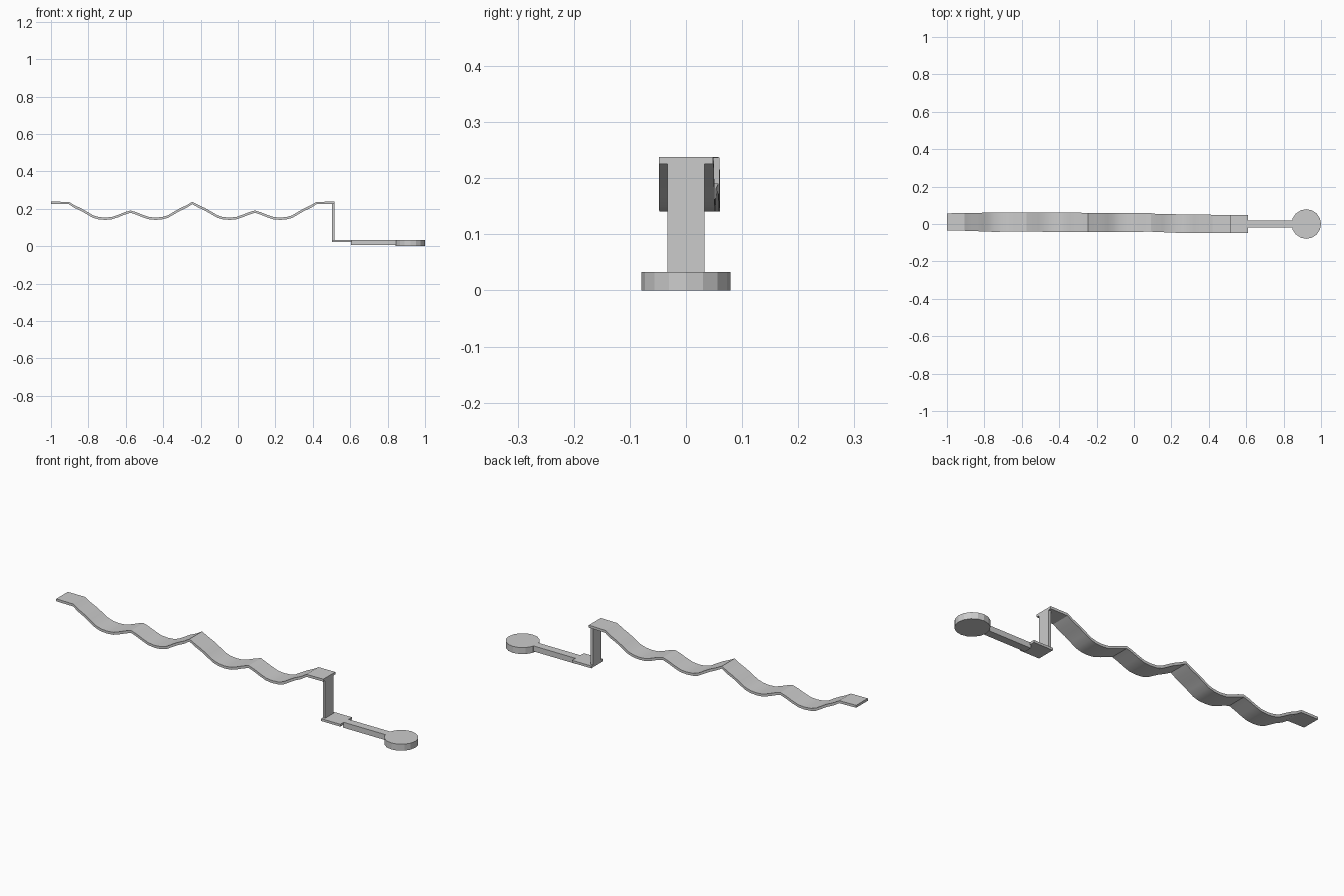
import bpy, bmesh, math

if "Cube" in bpy.data.objects:
    bpy.data.objects.remove(bpy.data.objects["Cube"])


def lerp(table, x):
    for (x0, v0), (x1, v1) in zip(table, table[1:]):
        if x <= x1:
            return v0 + (v1 - v0) * max(0, x - x0) / (x1 - x0)
    return table[-1][1]


def finish(name, bm):
    bmesh.ops.recalc_face_normals(bm, faces=bm.faces)
    mesh = bpy.data.meshes.new(name)
    bm.to_mesh(mesh)
    bm.free()
    obj = bpy.data.objects.new(name, mesh)
    bpy.context.collection.objects.link(obj)
    return obj


def box(name, x0, x1, half_y, z0, z1):
    bm = bmesh.new()
    bmesh.ops.create_cube(bm, size=1)
    for v in bm.verts:
        v.co = ((x0 + x1) / 2 + v.co.x * (x1 - x0), v.co.y * 2 * half_y,
                (z0 + z1) / 2 + v.co.z * (z1 - z0))
    return finish(name, bm)


# Wavy strip: one half wave, mirrored about each small crest
half = [(0, .191), (.03, .182), (.065, .168), (.10, .156), (.135, .153), (.17, .156),
        (.20, .165), (.23, .183), (.265, .203), (.30, .219), (.33, .237)]
top = [(-1, .238)]
for crest in (-.575, .09):
    left = [(crest - t, z) for t, z in reversed(half)]
    right = [(crest + t, z) for t, z in half[1:]]
    top += left + right if crest < 0 else left[1:] + right
top.append((.515, .238))

# Slightly drifting side edges of the strip
back_edge = [(-1, .057), (-.9, .059), (-.75, .061), (-.2, .06), (.09, .058),
             (.1, .054), (.3, .051), (.515, .048)]
front_edge = [(-1, -.036), (-.9, -.036), (-.75, -.042), (-.575, -.039), (-.4, -.044),
              (-.245, -.042), (0, -.042), (.09, -.041), (.25, -.048), (.515, -.048)]

bm = bmesh.new()
rings = []
for i, (x, z) in enumerate(top):
    a, b = top[max(i - 1, 0)], top[min(i + 1, len(top) - 1)]
    angle = math.atan2(b[1] - a[1], b[0] - a[0])
    low = z - .0125 / math.cos(angle)
    y0, y1 = lerp(front_edge, x), lerp(back_edge, x)
    rings.append([bm.verts.new(p) for p in ((x, y0, low), (x, y1, low), (x, y1, z), (x, y0, z))])
for r, s in zip(rings, rings[1:]):
    for k in range(4):
        n = (k + 1) % 4
        bm.faces.new((r[k], r[n], s[n], s[k]))
bm.faces.new(rings[0])
bm.faces.new(rings[-1])
strip = finish("wavy_strip", bm)

# Post and foot joining the strip to the handle
box("post", .502, .515, .033, .021, .232)
box("foot_plate", .502, .61, .047, .021, .033)

# Narrow handle bar and round end pad
box("handle_bar", .605, .86, .02, .005, .033)
bm = bmesh.new()
bmesh.ops.create_cone(bm, cap_ends=True, segments=16, radius1=.079, radius2=.079, depth=.033)
bmesh.ops.translate(bm, verts=bm.verts, vec=(.921, 0, .0165))
finish("round_pad", bm)

# Smooth the wave, keep its edges sharp
bpy.context.view_layer.objects.active = strip
strip.select_set(True)
bpy.ops.object.shade_smooth_by_angle(angle=math.radians(25))
